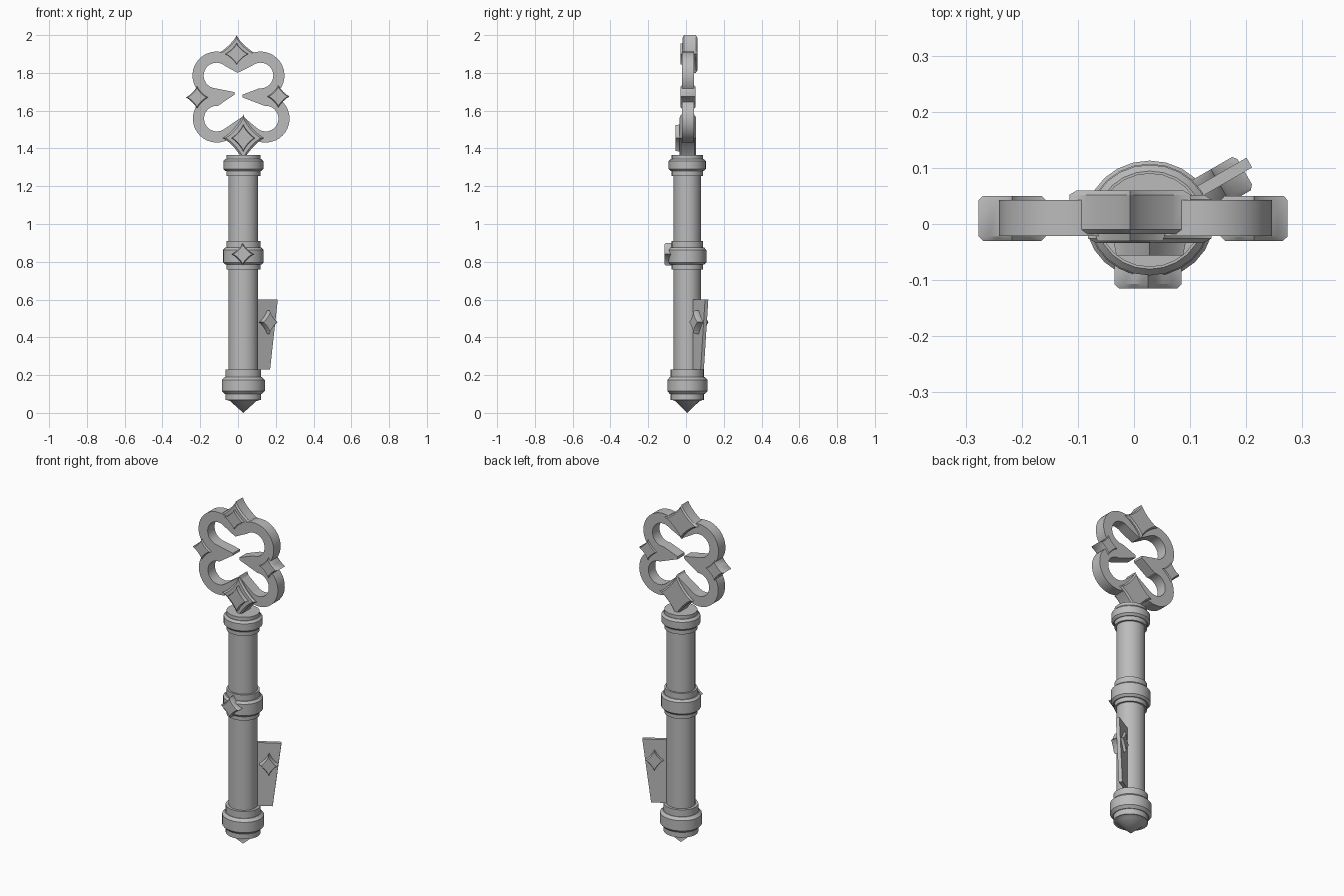
import bpy, bmesh
from math import sin, cos, radians, pi, copysign
from mathutils import Matrix

cube = bpy.data.objects.get("Cube")
if cube:
    bpy.data.objects.remove(cube)

metal = bpy.data.materials.new("grey_metal")
metal.use_nodes = True
GREY = (0.5, 0.5, 0.5, 1)
metal.diffuse_color = GREY
metal.node_tree.nodes["Principled BSDF"].inputs["Base Color"].default_value = GREY

AXIS_X, AXIS_Y = 0.028, 0.007


def finish(obj, angle=30):
    obj.data.materials.append(metal)
    bpy.ops.object.select_all(action='DESELECT')
    obj.select_set(True)
    bpy.context.view_layer.objects.active = obj
    bpy.ops.object.shade_smooth_by_angle(angle=radians(angle))


def loft(name, loops, matrix):
    """Skin a stack of closed loops and cap both ends."""
    bm = bmesh.new()
    rings = [[bm.verts.new(p) for p in loop] for loop in loops]
    n = len(rings[0])
    for a, b in zip(rings, rings[1:]):
        for i in range(n):
            j = (i + 1) % n
            bm.faces.new((a[i], a[j], b[j], b[i]))
    bm.faces.new(rings[0])
    bm.faces.new(rings[-1])
    bmesh.ops.remove_doubles(bm, verts=bm.verts, dist=0.00001)
    bmesh.ops.recalc_face_normals(bm, faces=bm.faces)
    mesh = bpy.data.meshes.new(name)
    bm.to_mesh(mesh)
    bm.free()
    obj = bpy.data.objects.new(name, mesh)
    bpy.context.collection.objects.link(obj)
    obj.matrix_world = matrix
    finish(obj)
    return obj


def turned(name, profile, sides=24):
    """Round part from (radius, height) pairs, slightly flattened in depth."""
    loops = [[(r * cos(2 * pi * i / sides), 0.93 * r * sin(2 * pi * i / sides), z)
              for i in range(sides)] for r, z in profile]
    return loft(name, loops, Matrix.Translation((AXIS_X, AXIS_Y, 0)))


def collar(name, low, high, r, lip, chamfer=0.012):
    """Wide band with chamfered rims between two narrower lips."""
    z0, z1 = low[1], high[0]
    turned(name, [(lip, low[0]), (lip, z0), (r - chamfer, z0), (r, z0 + chamfer),
                  (r, z1 - chamfer), (r - chamfer, z1), (lip, z1), (lip, high[1])])


def star(name, x, z, w, h, front, back, chamfer=0.008, raised=0, y=0, turn=0):
    """Four-pointed stud with concave sides, optionally with a raised centre."""
    def loop(scale, depth, n=24):
        pts = []
        for i in range(n):
            c, s = cos(2 * pi * i / n), sin(2 * pi * i / n)
            pts.append((copysign(abs(c) ** 2.5, c) * w * scale, depth,
                        copysign(abs(s) ** 2.5, s) * h * scale))
        return pts
    stack = [(0.88, back), (1, back - chamfer), (1, front + chamfer), (0.86, front)]
    if raised:
        stack += [(0.58, front), (0.54, front - raised)]
    loft(name, [loop(s, d) for s, d in stack],
         Matrix.Translation((x, y, z)) @ Matrix.Rotation(radians(turn), 4, 'Z'))


# Turned stem, bands and pointed foot
turned("shaft", [(0.079, 0.2), (0.079, 1.3)])
collar("foot_collar", (0.068, 0.1), (0.19, 0.23), 0.114, 0.095, 0.015)
turned("foot_point", [(0, 0), (0.07, 0.063), (0.092, 0.07)])
collar("middle_collar", (0.76, 0.785), (0.875, 0.91), 0.108, 0.09)
collar("top_collar", (1.255, 1.28), (1.345, 1.365), 0.106, 0.09)


# Clover-shaped handle outline: four lobes joined by inward cusps
def arc(cx, cz, r, a, b, steps=18):
    return [(cx + r * cos(radians(a + (b - a) * i / steps)),
             cz + r * sin(radians(a + (b - a) * i / steps))) for i in range(steps + 1)]


R, HOLE = 0.127, 0.068
UP, LOW = 1.786, 1.558
top_left, top_right = (-0.114, UP), (0.119, UP)
low_left, low_right = (-0.112, LOW), (0.146, LOW)

outer = (arc(*top_right, R, 130, -60) + arc(*low_right, R, 60, -130)
         + arc(*low_left, R, -50, -240) + arc(*top_left, R, 240, 50))
inner = ([(-0.003, 1.8)] + arc(*top_right, HOLE, 130, -95)
         + [(0.024, 1.685), (0.024, 1.67)] + arc(*low_right, HOLE, 95, -130)
         + [(0.026, 1.57)] + arc(*low_left, HOLE, -50, -275)
         + [(-0.018, 1.685), (-0.018, 1.698)] + arc(*top_left, HOLE, 265, 50))

curve = bpy.data.curves.new("handle_outline", 'CURVE')
curve.dimensions = '2D'
curve.fill_mode = 'BOTH'
curve.extrude = 0.032
for path in (outer, inner):
    spline = curve.splines.new('POLY')
    spline.points.add(len(path) - 1)
    for point, (px, pz) in zip(spline.points, path):
        point.co = (px, pz, 0, 1)
    spline.use_cyclic_u = True
handle = bpy.data.objects.new("handle", curve)
bpy.context.collection.objects.link(handle)
handle.rotation_euler.x = pi / 2
handle.location.y = 0.011
bpy.ops.object.select_all(action='DESELECT')
handle.select_set(True)
bpy.context.view_layer.objects.active = handle
bpy.ops.object.convert(target='MESH')
finish(bpy.context.object)

# Star studs on the handle and the middle band
star("top_stud", -0.007, 1.9, 0.108, 0.1, -0.018, 0.06, raised=0.012)
star("bottom_stud", 0.028, 1.455, 0.11, 0.125, -0.034, 0.052, raised=0.022)
star("right_side_stud", -0.217, 1.67, 0.06, 0.06, -0.03, 0.05)
star("left_side_stud", 0.214, 1.675, 0.06, 0.06, -0.03, 0.05)
star("band_stud", 0.025, 0.84, 0.06, 0.06, -0.115, -0.06)

# Tapered bit plate, swung backwards from the stem, with its stud
HALF = 0.01
plate = [[(0.05, y, z), (reach, y, z), (reach, y + 2 * HALF, z), (0.05, y + 2 * HALF, z)]
         for z, reach, y in ((0.23, 0.158, -HALF), (0.6, 0.205, -HALF))]
loft("bit_plate", plate, Matrix.Translation((AXIS_X, AXIS_Y, 0))
     @ Matrix.Rotation(radians(30), 4, 'Z'))
star("bit_stud", 0.15, 0.48, 0.05, 0.062, -0.042, 0.026, y=0.075, turn=30)
